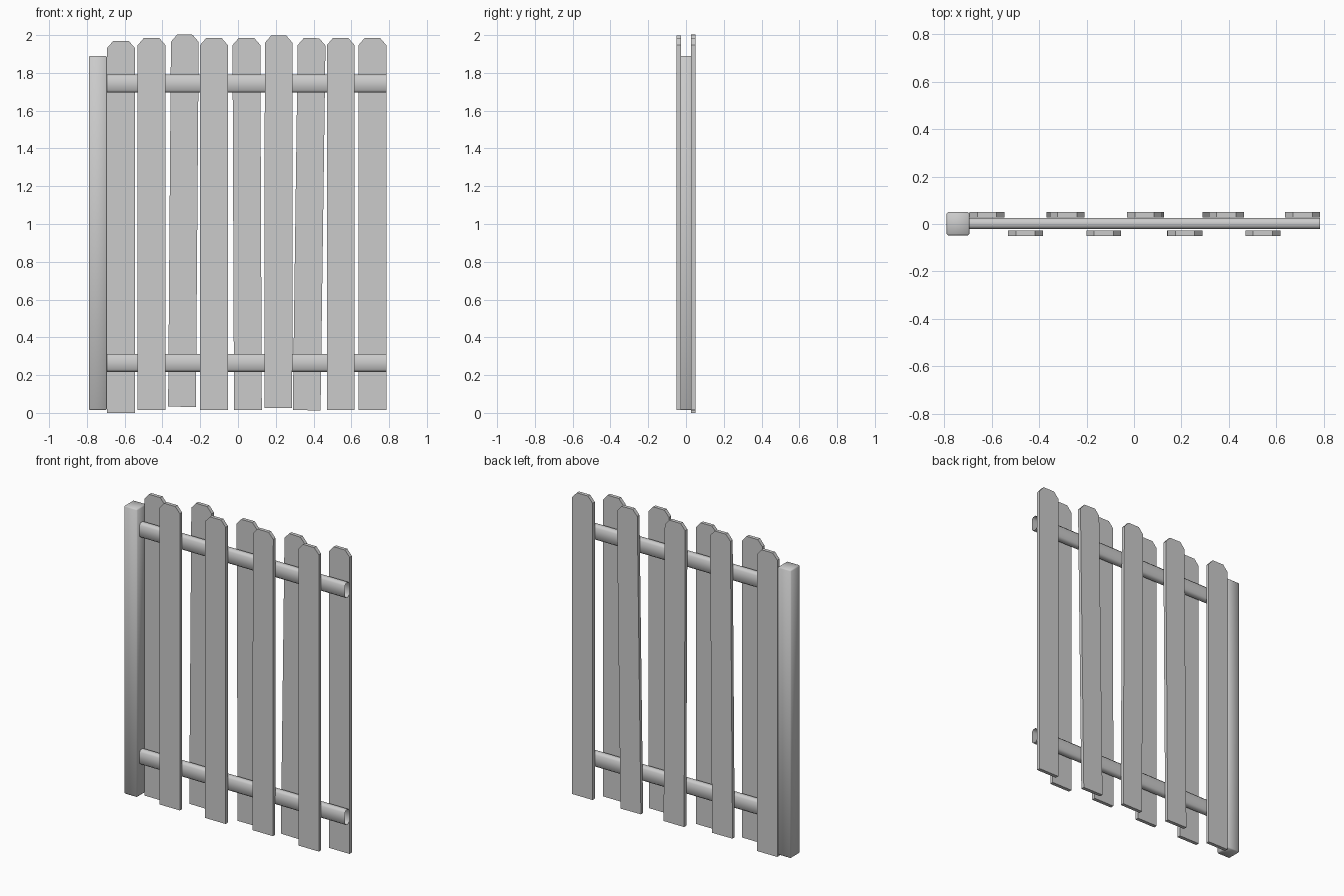
import bpy
import bmesh

cube = bpy.data.objects.get("Cube")
if cube:
    bpy.data.objects.remove(cube)

paint = bpy.data.materials.new("plain grey")
paint.use_nodes = True
GREY = (0.6, 0.6, 0.6, 1)
paint.diffuse_color = GREY
paint.node_tree.nodes["Principled BSDF"].inputs["Base Color"].default_value = GREY


def prism(name, outline, vector, caps=True, smooth=False):
    """Sweep a closed outline along a vector, with or without end caps."""
    bm = bmesh.new()
    n = len(outline)
    a = [bm.verts.new(p) for p in outline]
    b = [bm.verts.new([c + d for c, d in zip(p, vector)]) for p in outline]
    for i in range(n):
        j = (i + 1) % n
        bm.faces.new((a[i], a[j], b[j], b[i]))
    if caps:
        bm.faces.new(a[::-1])
        bm.faces.new(b)
    bmesh.ops.recalc_face_normals(bm, faces=bm.faces)
    for f in bm.faces:
        f.smooth = smooth
    mesh = bpy.data.meshes.new(name)
    bm.to_mesh(mesh)
    bm.free()
    mesh.materials.append(paint)
    obj = bpy.data.objects.new(name, mesh)
    bpy.context.collection.objects.link(obj)
    return obj


# Pickets alternate back and front: left edge at bottom, at top, height of foot
WIDTH, LENGTH, THICK = 0.147, 1.97, 0.023
pickets = [(-0.693, -0.693, 0.0), (-0.531, -0.531, 0.015), (-0.370, -0.355, 0.033),
           (-0.201, -0.201, 0.015), (-0.021, -0.029, 0.015), (0.140, 0.142, 0.027),
           (0.290, 0.316, 0.015), (0.470, 0.470, 0.015), (0.638, 0.638, 0.015)]
for i, (foot, head, z) in enumerate(pickets):
    side = "back" if i % 2 == 0 else "front"
    y = 0.027 if side == "back" else -0.05
    top = z + LENGTH
    tilt = (head - foot) / LENGTH * WIDTH   # ends stay square to the sides
    outline = [(foot, y, z), (foot + WIDTH, y, z - tilt),
               (head + WIDTH, y, top - 0.038 - tilt),
               (head + WIDTH - 0.033, y, top - tilt),
               (head + 0.033, y, top), (head, y, top - 0.038)]
    prism(f"{side}_picket_{i // 2 + 1}", outline, (0, THICK, 0))

# Rails: chamfered tubes with open ends
Y0, Y1, C = -0.022, 0.026, 0.013
for name, z0 in (("lower_rail", 0.217), ("upper_rail", 1.695)):
    z1 = z0 + 0.096
    outline = [(-0.695, y, z) for y, z in (
        (Y0 + C, z0), (Y1 - C, z0), (Y1, z0 + C), (Y1, z1 - C),
        (Y1 - C, z1), (Y0 + C, z1), (Y0, z1 - C), (Y0, z0 + C))]
    prism(name, outline, (1.48, 0, 0), caps=False, smooth=True)

# Post: softly bevelled upright
post = prism("post", [(-0.79, -0.048, 0.015), (-0.694, -0.048, 0.015),
                      (-0.694, 0.05, 0.015), (-0.79, 0.05, 0.015)],
             (0, 0, 1.875), smooth=True)
bevel = post.modifiers.new("soft edges", "BEVEL")
bevel.width = 0.006
bevel.segments = 1
